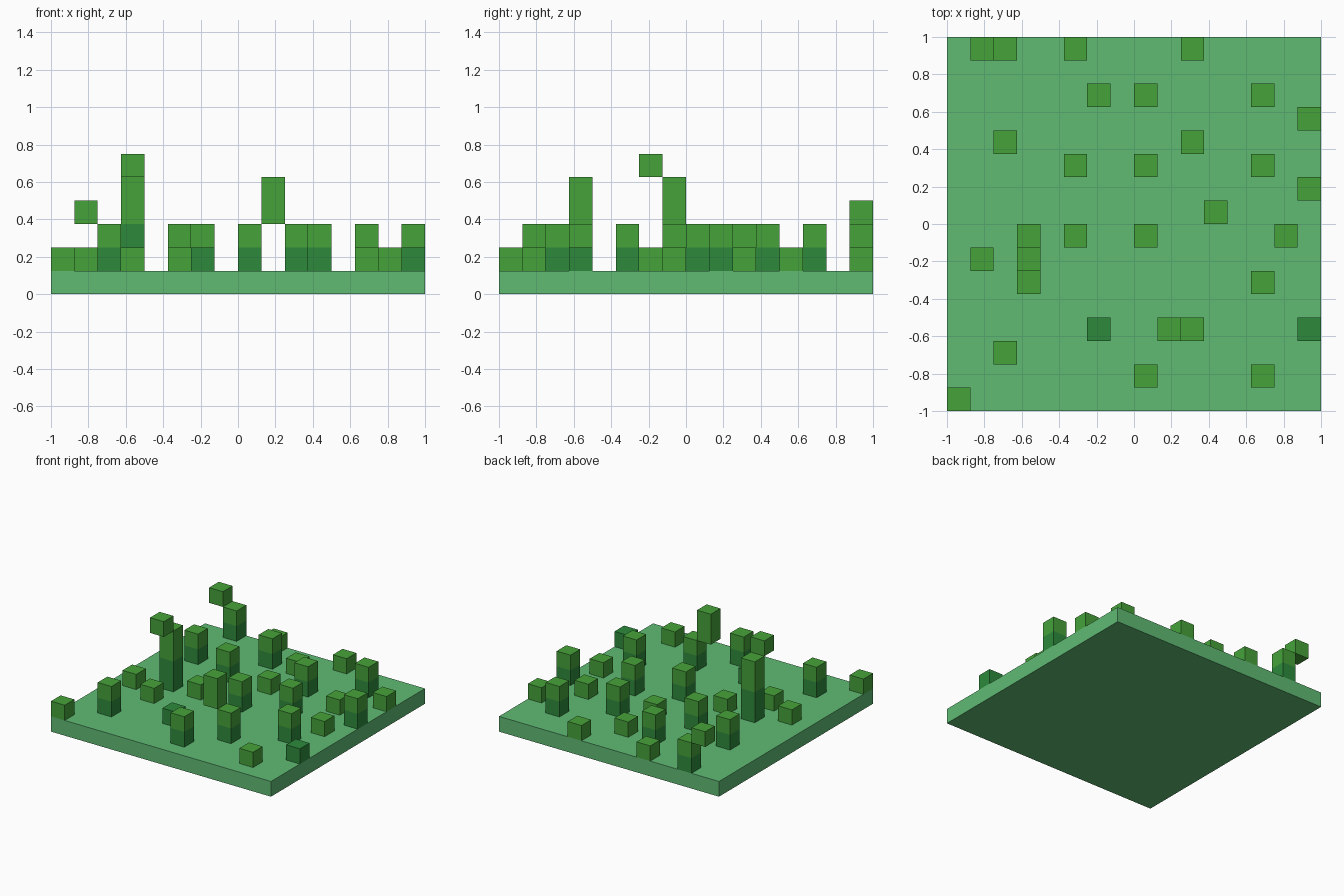
import bpy
import bmesh
from mathutils import Matrix, Vector

if "Cube" in bpy.data.objects:
    bpy.data.objects.remove(bpy.data.objects["Cube"], do_unlink=True)

CELL = 0.125


def make_material(name, colour):
    mat = bpy.data.materials.new(name)
    mat.use_nodes = True
    mat.diffuse_color = (*colour, 1)
    bsdf = next(n for n in mat.node_tree.nodes if n.type == "BSDF_PRINCIPLED")
    bsdf.inputs["Base Color"].default_value = (*colour, 1)
    return mat


meadow_green = make_material("meadow green", (0.115, 0.497, 0.175))
leaf_green = make_material("leaf green", (0.061, 0.361, 0.042))
stem_green = make_material("stem green", (0.026, 0.254, 0.045))


def make_boxes(name, boxes, materials):
    """One object from boxes given as (low corner, high corner, material index)."""
    bm = bmesh.new()
    for low, high, index in boxes:
        low, high = Vector(low), Vector(high)
        matrix = Matrix.Translation((low + high) / 2) @ Matrix.Diagonal((*(high - low), 1))
        verts = bmesh.ops.create_cube(bm, size=1, matrix=matrix)["verts"]
        for face in {f for v in verts for f in v.link_faces}:
            face.material_index = index
    mesh = bpy.data.meshes.new(name)
    bm.to_mesh(mesh)
    bm.free()
    for mat in materials:
        mesh.materials.append(mat)
    obj = bpy.data.objects.new(name, mesh)
    bpy.context.collection.objects.link(obj)
    return obj


# Ground slab
make_boxes("ground_slab", [((-1, -1, 0), (1, 1, CELL), 0)], [meadow_green])

# Plant kinds: name and boxes as (bottom level, top level, 0 leaf / 1 stem)
KINDS = {
    "s": ("leaf_tuft", [(1, 2, 0)]),
    "d": ("dark_tuft", [(1, 2, 1)]),
    "p": ("short_plant", [(1, 2, 1), (2, 3, 0)]),
    "t": ("tall_plant", [(1, 3, 1), (3, 5, 0)]),
    "c": ("low_floating_leaf", [(3, 4, 0)]),
    "f": ("floating_leaf_pair", [(3, 5, 0)]),
    "h": ("high_floating_leaf", [(5, 6, 0)]),
}

# Planting plan, back row first, left column at -x
PLAN = [
    ".cp..s....s.....",
    "................",
    "......p.s....p..",
    "...............s",
    "..p.......p.....",
    ".....p..s....s..",
    "...............p",
    "...........p....",
    "...t.s..p.....s.",
    ".s.h............",
    "...s.........p..",
    "................",
    "......d..fp....d",
    "..p.............",
    "........p....s..",
    "s...............",
]

# Plants
for row, line in enumerate(reversed(PLAN)):
    for col, kind in enumerate(line):
        if kind not in KINDS:
            continue
        name, tiers = KINDS[kind]
        x, y = col * CELL - 1, row * CELL - 1
        boxes = [((x, y, a * CELL), (x + CELL, y + CELL, b * CELL), m) for a, b, m in tiers]
        make_boxes(name, boxes, [leaf_green, stem_green])
